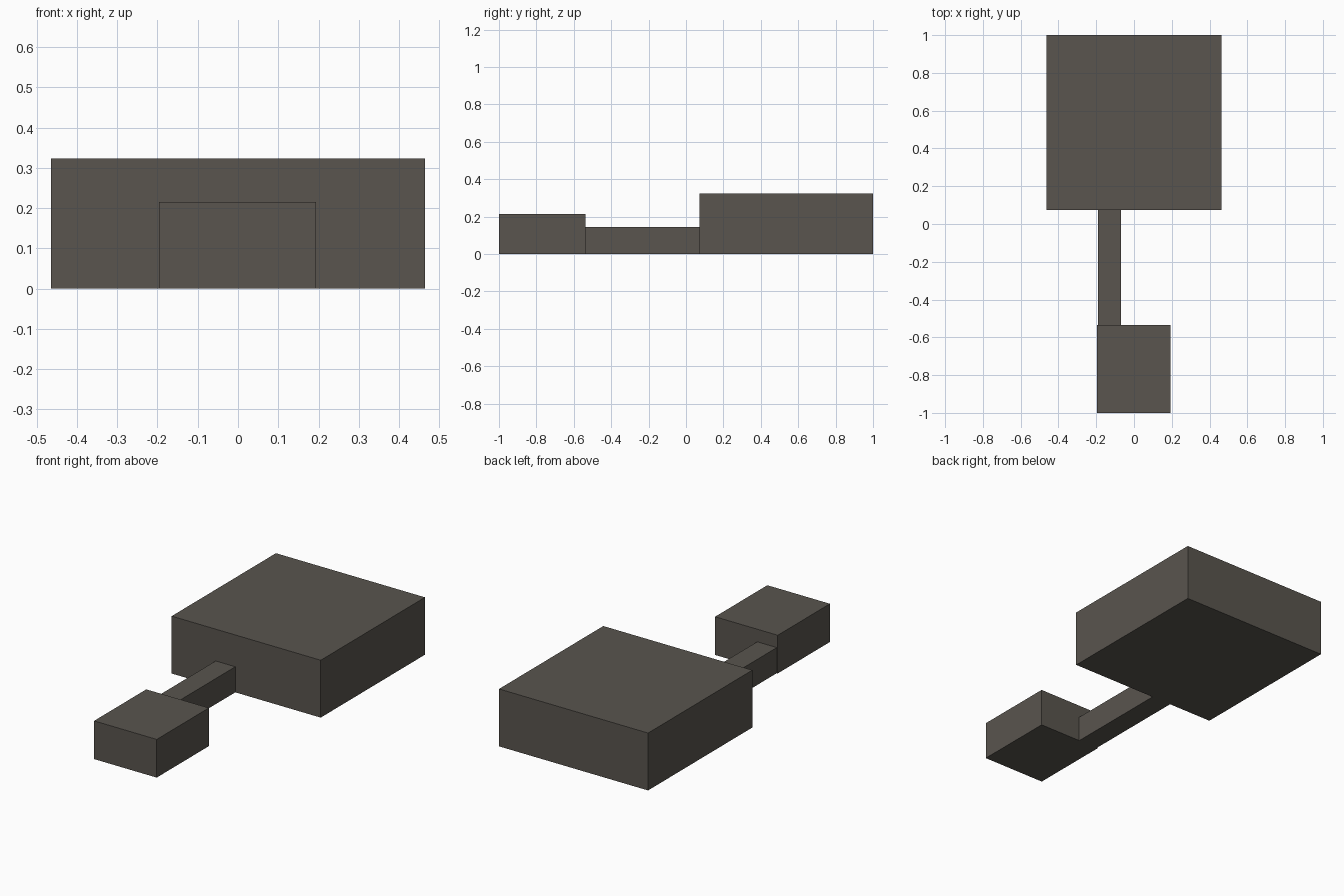
import bpy
import bmesh
from mathutils import Vector

cube = bpy.data.objects.get("Cube")
if cube:
    bpy.data.objects.remove(cube, do_unlink=True)

# Single warm grey stone colour
COLOR = (0.1, 0.09, 0.077, 1.0)
stone = bpy.data.materials.new("warm_dark_grey")
stone.use_nodes = True
stone.diffuse_color = COLOR
bsdf = next(n for n in stone.node_tree.nodes if n.type == "BSDF_PRINCIPLED")
bsdf.inputs["Base Color"].default_value = COLOR
bsdf.inputs["Roughness"].default_value = 0.9


def add_block(name, x_range, y_range, height):
    """Flat-sided block standing on the ground."""
    low = Vector((x_range[0], y_range[0], 0))
    high = Vector((x_range[1], y_range[1], height))
    bm = bmesh.new()
    bmesh.ops.create_cube(bm, size=1)
    bmesh.ops.scale(bm, vec=high - low, verts=bm.verts)
    bmesh.ops.translate(bm, vec=(low + high) / 2, verts=bm.verts)
    mesh = bpy.data.meshes.new(name)
    bm.to_mesh(mesh)
    bm.free()
    mesh.materials.append(stone)
    obj = bpy.data.objects.new(name, mesh)
    bpy.context.collection.objects.link(obj)
    return obj


# Large room at the back, narrow passage, small room at the front
ROOM_FRONT = 0.073
PASSAGE_FRONT = -0.536
add_block("large_room", (-0.464, 0.464), (ROOM_FRONT, 1.0), 0.323)
add_block("passage", (-0.19, -0.068), (PASSAGE_FRONT, ROOM_FRONT), 0.144)
add_block("small_room", (-0.196, 0.194), (-1.0, PASSAGE_FRONT), 0.215)
